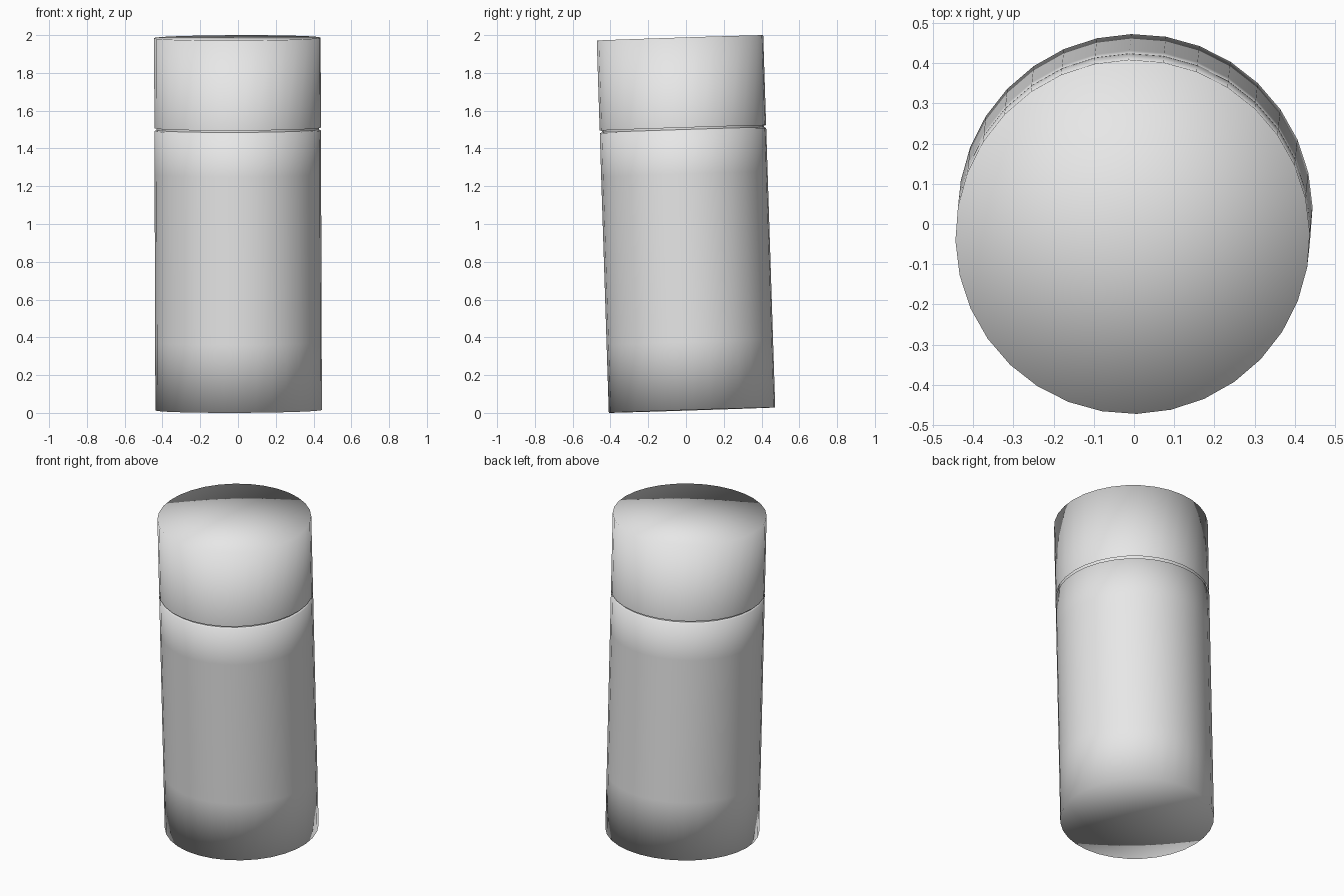
import bpy
import bmesh
from math import radians, sin, cos, pi
from mathutils import Matrix

cube = bpy.data.objects.get("Cube")
if cube:
    bpy.data.objects.remove(cube, do_unlink=True)

SIDES = 32
RADIUS = 0.441
LENGTH = 1.972

grey = bpy.data.materials.new("light_grey")
grey.use_nodes = True
grey.diffuse_color = (0.8, 0.8, 0.8, 1)
grey.node_tree.nodes["Principled BSDF"].inputs["Base Color"].default_value = grey.diffuse_color

# Slight lean of the whole container
lean = (Matrix.Rotation(radians(1.85), 4, "X")
        @ Matrix.Rotation(radians(-0.2), 4, "Y")
        @ Matrix.Rotation(radians(1.3), 4, "Z")
        @ Matrix.Translation((0, 0, -LENGTH / 2)))
lean = Matrix.Translation((0, 0, 1)) @ lean


def lathe(name, profile):
    """Turn (radius, height) points about the axis; radius 0 closes an end."""
    bm = bmesh.new()
    rings = []
    for r, z in profile:
        count = SIDES if r else 1
        rings.append([bm.verts.new((r * cos(2 * pi * i / SIDES),
                                    r * sin(2 * pi * i / SIDES), z))
                      for i in range(count)])
    for low, high in zip(rings, rings[1:]):
        for i in range(SIDES):
            j = (i + 1) % SIDES
            if len(low) == 1:
                bm.faces.new((low[0], high[j], high[i]))
            elif len(high) == 1:
                bm.faces.new((low[i], low[j], high[0]))
            else:
                bm.faces.new((low[i], low[j], high[j], high[i]))
    for face in bm.faces:
        face.smooth = True
    bm.transform(lean)
    mesh = bpy.data.meshes.new(name)
    bm.to_mesh(mesh)
    bm.free()
    mesh.materials.append(grey)
    obj = bpy.data.objects.new(name, mesh)
    bpy.context.collection.objects.link(obj)
    return obj


# Body with soft-shaded ends and a shoulder under the lid
lathe("body", [(0, 0), (RADIUS, 0), (RADIUS, 0.36), (RADIUS, 1.25),
               (RADIUS, 1.48), (0.43, 1.485), (0, 1.485)])

# Recessed neck seen in the gap
lathe("neck", [(0.43, 1.48), (0.43, 1.52)])

# Lid, open underneath
lathe("lid", [(RADIUS, 1.495), (RADIUS, LENGTH), (0, LENGTH)])
